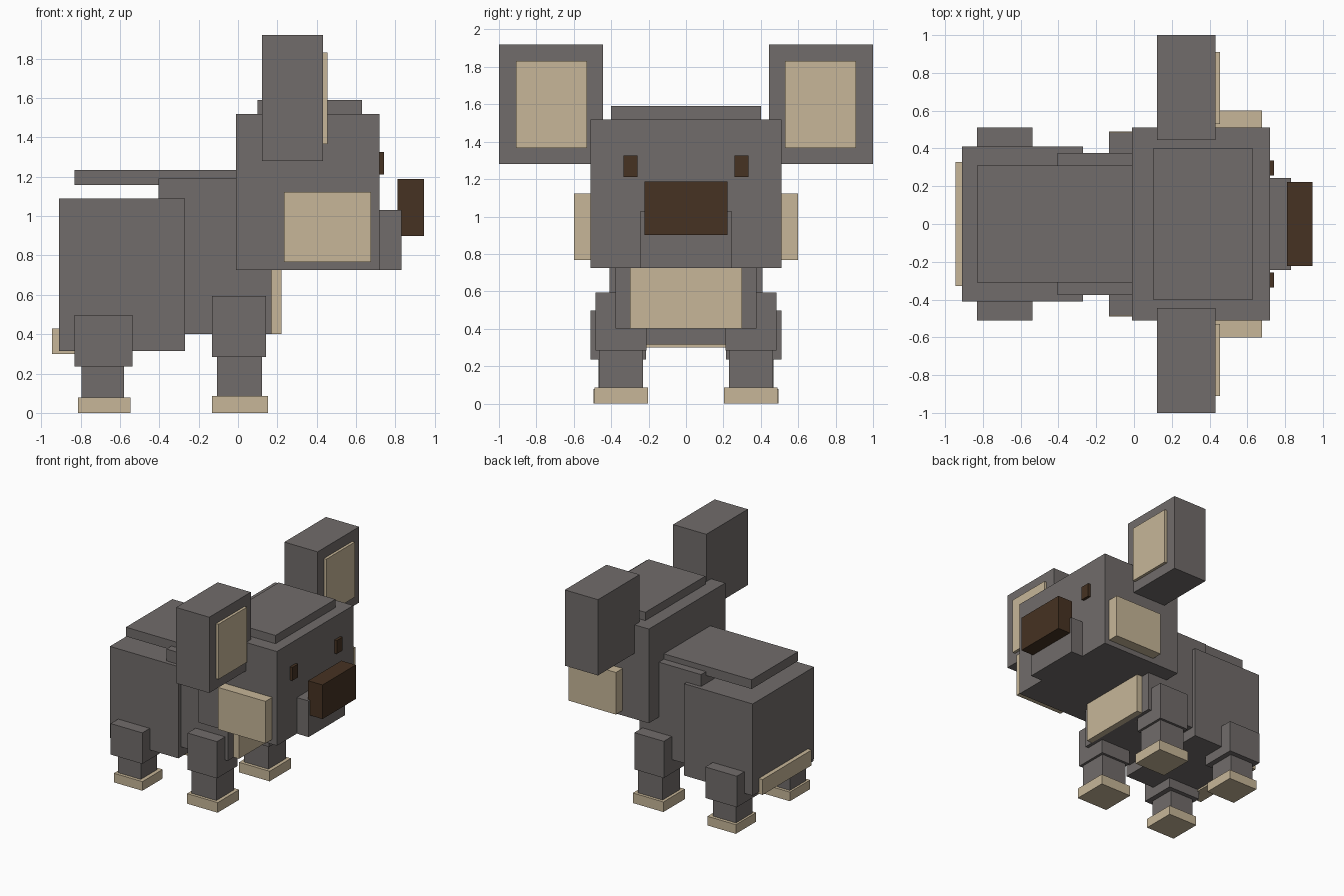
import bpy
import bmesh

if "Cube" in bpy.data.objects:
    bpy.data.objects.remove(bpy.data.objects["Cube"])


def material(name, rgb):
    m = bpy.data.materials.new(name)
    m.diffuse_color = (*rgb, 1.0)
    m.use_nodes = True
    m.node_tree.nodes["Principled BSDF"].inputs["Base Color"].default_value = m.diffuse_color
    return m


GREY = material("warm grey", (0.165, 0.150, 0.145))
BEIGE = material("beige", (0.571, 0.468, 0.314))
BROWN = material("dark brown", (0.061, 0.032, 0.016))


def box(name, x, y, z, mat):
    """Box from (min, max) ranges on each axis."""
    bm = bmesh.new()
    bmesh.ops.create_cube(bm, size=1.0)
    for v in bm.verts:
        for i, (lo, hi) in enumerate((x, y, z)):
            v.co[i] = hi if v.co[i] > 0 else lo
    mesh = bpy.data.meshes.new(name)
    bm.to_mesh(mesh)
    bm.free()
    mesh.materials.append(mat)
    obj = bpy.data.objects.new(name, mesh)
    bpy.context.collection.objects.link(obj)
    return obj


def centred(name, x, half, z, mat):
    return box(name, x, (-half, half), z, mat)


def pair(name, x, y, z, mat):
    """Box on both the left and right side."""
    box(name + "_left", x, y, z, mat)
    box(name + "_right", x, (-y[1], -y[0]), z, mat)


# Body
centred("rear_body", (-0.91, -0.27), 0.41, (0.315, 1.09), GREY)
centred("front_body", (-0.405, 0.17), 0.377, (0.40, 1.19), GREY)
centred("back_pad", (-0.83, 0.0), 0.31, (1.157, 1.235), GREY)
centred("chest_patch", (0.12, 0.22), 0.30, (0.40, 0.74), BEIGE)
centred("rump_patch", (-0.945, -0.82), 0.328, (0.30, 0.43), BEIGE)

# Head
centred("head", (-0.01, 0.72), 0.51, (0.725, 1.52), GREY)
centred("crown", (0.10, 0.63), 0.40, (1.50, 1.59), GREY)
centred("snout", (0.68, 0.83), 0.243, (0.725, 1.03), GREY)
centred("nose", (0.81, 0.945), 0.222, (0.90, 1.188), BROWN)
pair("eye", (0.70, 0.742), (0.258, 0.335), (1.212, 1.325), BROWN)
pair("cheek", (0.235, 0.677), (0.46, 0.60), (0.767, 1.122), BEIGE)

# Ears
pair("ear", (0.122, 0.432), (0.445, 1.0), (1.28, 1.92), GREY)
pair("inner_ear", (0.40, 0.455), (0.53, 0.91), (1.367, 1.832), BEIGE)

# Front legs
pair("front_upper_leg", (-0.132, 0.143), (0.21, 0.485), (0.285, 0.595), GREY)
pair("front_lower_leg", (-0.107, 0.123), (0.23, 0.465), (0.06, 0.32), GREY)
pair("front_foot", (-0.132, 0.153), (0.203, 0.49), (0.0, 0.085), BEIGE)

# Rear legs
pair("rear_upper_leg", (-0.832, -0.537), (0.215, 0.51), (0.235, 0.497), GREY)
pair("rear_lower_leg", (-0.795, -0.58), (0.25, 0.468), (0.05, 0.27), GREY)
pair("rear_foot", (-0.813, -0.547), (0.225, 0.495), (0.0, 0.077), BEIGE)
